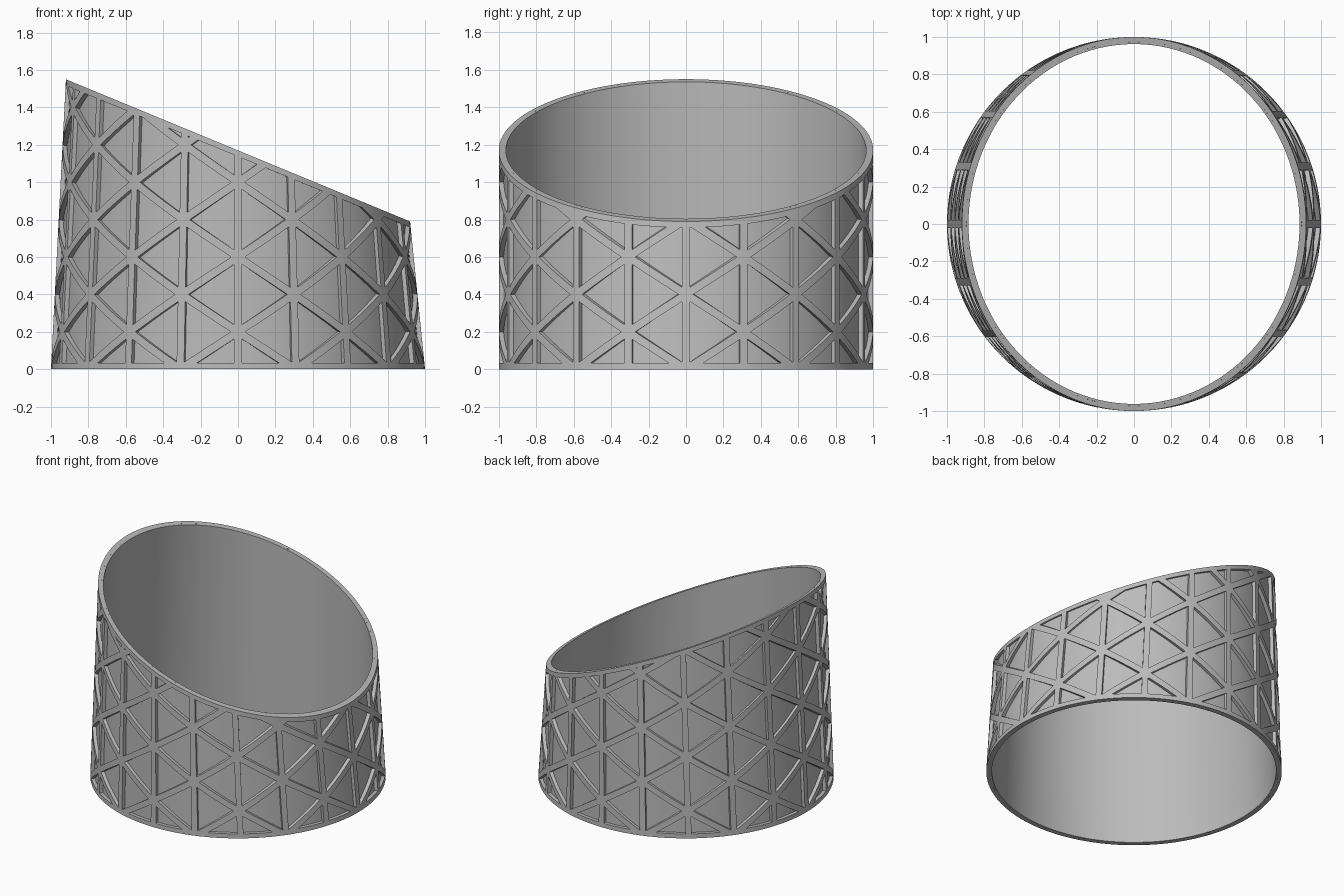
import bpy, bmesh, math
from mathutils import Vector

cube = bpy.data.objects.get("Cube")
if cube:
    bpy.data.objects.remove(cube)

STEP = math.tau / 20        # angle between upright ribs
NODE = 0.4                  # height between rib crossings
HALF = 0.021                # half width of a rib
SLOPE = NODE / 2 / STEP     # rise of the diagonal ribs
TILT, MID, TAPER = 0.38, 1.17, 0.08
PANEL, INNER = 0.975, 0.962  # radius of the recessed panels and the inside
BAND = 0.033                # height of the top and bottom bands
SEGMENTS = 120

grey = bpy.data.materials.new("plain grey")
grey.use_nodes = True
grey.diffuse_color = (0.5, 0.5, 0.5, 1)
grey.node_tree.nodes["Principled BSDF"].inputs["Base Color"].default_value = (0.5, 0.5, 0.5, 1)


def place(angle, t, s):
    """Point at fraction t of the slanted height and relative radius s."""
    c = math.cos(angle)
    return Vector((s * c * (1 - TAPER * t), s * math.sin(angle), t * (MID - TILT * s * c)))


def finish(bm, name):
    bmesh.ops.recalc_face_normals(bm, faces=bm.faces)
    mesh = bpy.data.meshes.new(name)
    bm.to_mesh(mesh)
    bm.free()
    obj = bpy.data.objects.new(name, mesh)
    bpy.context.collection.objects.link(obj)
    mesh.materials.append(grey)
    bpy.ops.object.select_all(action='DESELECT')
    obj.select_set(True)
    bpy.context.view_layer.objects.active = obj
    bpy.ops.object.shade_smooth_by_angle(angle=math.radians(30))


def cut(bm, co, no, clear=False):
    geom = bm.verts[:] + bm.edges[:] + bm.faces[:]
    bmesh.ops.bisect_plane(bm, geom=geom, dist=1e-5, plane_co=co, plane_no=no, clear_outer=clear)


# Thin inner shell, open at both ends
bm = bmesh.new()
profile = [(0, PANEL), (1, PANEL), (1, INNER), (0, INNER)]
rings = [[bm.verts.new(place(math.tau * i / SEGMENTS, t, s)) for t, s in profile]
         for i in range(SEGMENTS)]
for i, ring in enumerate(rings):
    after = rings[(i + 1) % SEGMENTS]
    for j in range(4):
        k = (j + 1) % 4
        bm.faces.new((ring[j], after[j], after[k], ring[k]))
finish(bm, "inner_shell")

# Flat sheet, cut along the edges of every rib
bm = bmesh.new()
top = MID + TILT + 0.05
bm.faces.new([bm.verts.new(p) for p in
              ((0, 0, 0), (math.tau, 0, 0), (math.tau, 0, top), (0, 0, top))])
for i in range(1, SEGMENTS):
    cut(bm, (math.tau * i / SEGMENTS, 0, 0), (1, 0, 0))
for i in range(21):
    for side in (-HALF, HALF):
        cut(bm, (i * STEP + side, 0, 0), (1, 0, 0))
cut(bm, (0, 0, BAND), (0, 0, 1))
for direction in (1, -1):
    normal = Vector((-direction * SLOPE, 0, 1)).normalized()
    for k in range(-11, 16):
        for side in (-HALF, HALF):
            cut(bm, Vector((0, 0, k * NODE)) + normal * side, normal)


def off_rib(u, z):
    """True where the sheet lies between ribs."""
    gaps = [abs(u - round(u / STEP) * STEP)]
    for direction in (1, -1):
        h = z - direction * SLOPE * u
        gaps.append(abs(h - round(h / NODE) * NODE) / math.hypot(1, SLOPE))
    return min(gaps) > HALF


pocket = bm.faces.layers.int.new("pocket")
for f in bm.faces:
    c = f.calc_center_median()
    f[pocket] = int(c.z > BAND and off_rib(c.x, c.z))

# Wrap the sheet, trim it on the slant and keep ribs and bands
for v in bm.verts:
    v.co = (math.cos(v.co.x), math.sin(v.co.x), v.co.z)
bmesh.ops.remove_doubles(bm, verts=bm.verts, dist=1e-5)
slant = Vector((TILT, 0, 1))
cut(bm, (0, 0, MID), slant, True)
cut(bm, (0, 0, MID - BAND), slant)
gone = [f for f in bm.faces if f[pocket]
        and slant.dot(f.calc_center_median()) < MID - BAND]
bmesh.ops.delete(bm, geom=gone, context='FACES')

# Thicken the lattice outward from the panels and taper it
base = bm.verts[:]
back = bm.faces[:]
new = bmesh.ops.extrude_face_region(bm, geom=back)["geom"]
outer = {g for g in new if isinstance(g, bmesh.types.BMVert)}
for v in bm.verts:
    angle = math.atan2(v.co.y, v.co.x)
    t = v.co.z / (MID - TILT * math.cos(angle))
    v.co = place(angle, t, 1 if v in outer else PANEL)
bmesh.ops.delete(bm, geom=[f for f in back if f.is_valid], context='FACES_ONLY')
finish(bm, "triangle_lattice")
